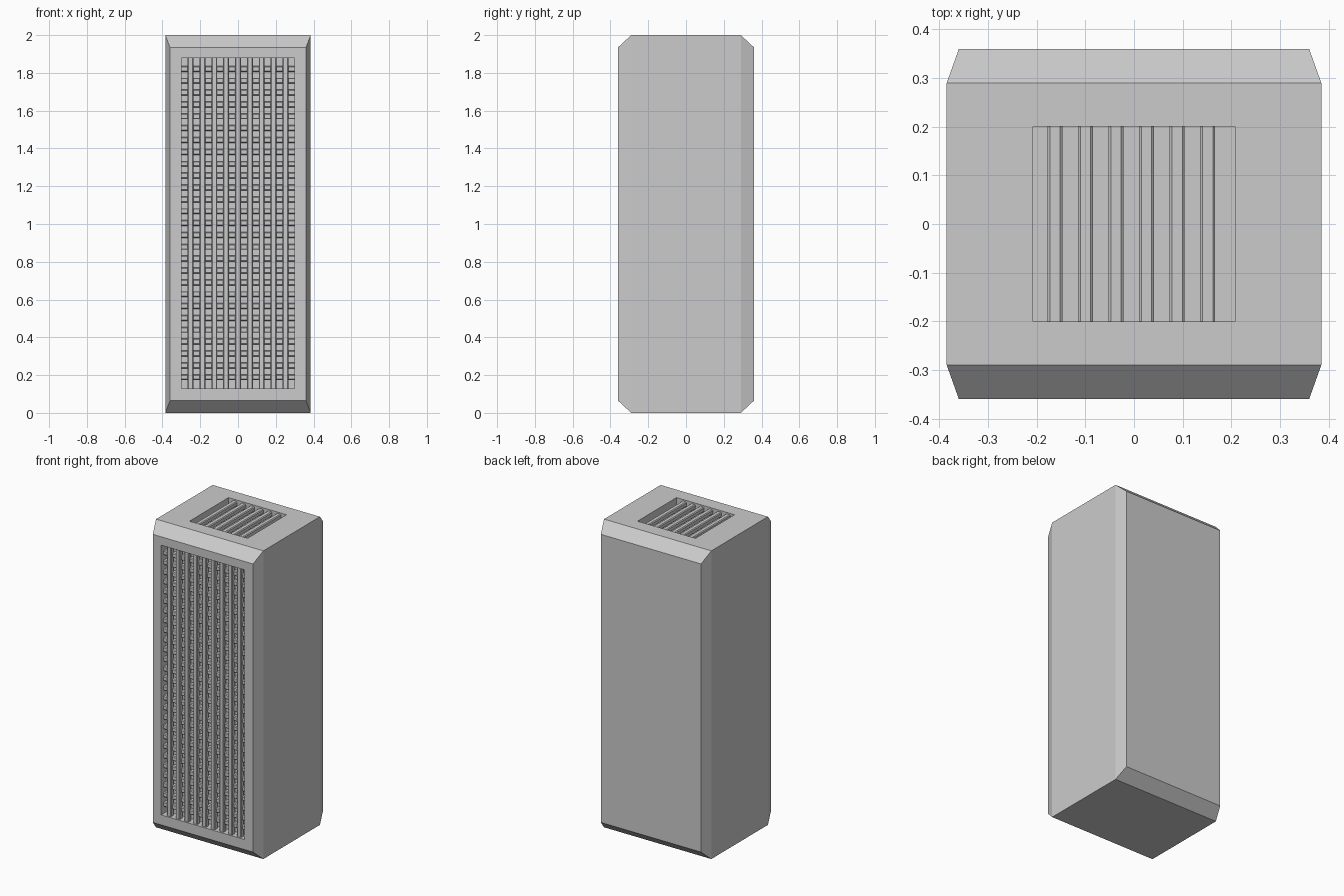
import bpy, bmesh

if "Cube" in bpy.data.objects:
    bpy.data.objects.remove(bpy.data.objects["Cube"])


def new_object(name, bm):
    bmesh.ops.recalc_face_normals(bm, faces=bm.faces)
    mesh = bpy.data.meshes.new(name)
    bm.to_mesh(mesh)
    bm.free()
    obj = bpy.data.objects.new(name, mesh)
    bpy.context.collection.objects.link(obj)
    return obj


def box(name, size, center):
    bm = bmesh.new()
    bmesh.ops.create_cube(bm, size=1)
    for v in bm.verts:
        v.co = [c + s * p for c, s, p in zip(center, size, v.co)]
    return new_object(name, bm)


# Housing: central block with a tapered front and back
bm = bmesh.new()
rings = []
for y, x, z0, z1 in ((-.36, .36, .065, 1.935), (-.29, .385, 0, 2),
                     (.29, .385, 0, 2), (.36, .36, .065, 1.935)):
    rings.append([bm.verts.new(p) for p in
                  ((-x, y, z0), (x, y, z0), (x, y, z1), (-x, y, z1))])
for a, b in zip(rings, rings[1:]):
    for i in range(4):
        j = (i + 1) % 4
        bm.faces.new((a[i], a[j], b[j], b[i]))
bm.faces.new(rings[0])
bm.faces.new(rings[-1])
housing = new_object("housing", bm)

# Recesses behind the front grille and the top vent
DEPTH = 0.06
for name, size, center in (
        ("front_recess_cutter", (.6, 2 * DEPTH, 1.75), (0, -.36, 1.005)),
        ("top_recess_cutter", (.416, .4, 2 * DEPTH), (0, 0, 2))):
    cutter = box(name, size, center)
    cutter.hide_render = True
    cutter.hide_viewport = True
    mod = housing.modifiers.new(name, 'BOOLEAN')
    mod.operation = 'DIFFERENCE'
    mod.solver = 'EXACT'
    mod.object = cutter


def bars(name, size, start, axis, pitch, count):
    """Row of bars with chamfered edges, repeated along one axis."""
    obj = box(name, size, start)
    bevel = obj.modifiers.new("chamfer", 'BEVEL')
    bevel.width = 0.005
    bevel.segments = 1
    row = obj.modifiers.new("row", 'ARRAY')
    row.count = count
    row.use_relative_offset = False
    row.use_constant_offset = True
    offset = [0, 0, 0]
    offset[axis] = pitch
    row.constant_offset_displace = offset
    return obj


# Front grille: uprights in front of the cross bars
W, P = 0.031, 0.0628
bars("grille_uprights", (W, W, 1.76), (-4 * P, -.335, 1.005), 0, P, 9)
bars("grille_cross_bars", (.61, W, W), (0, -.319, 1.005 - 13 * P), 2, P, 27)

# Top vent slats
bars("vent_slats", (W, .41, W), (-.1625, 0, 1.975), 0, P, 6)
